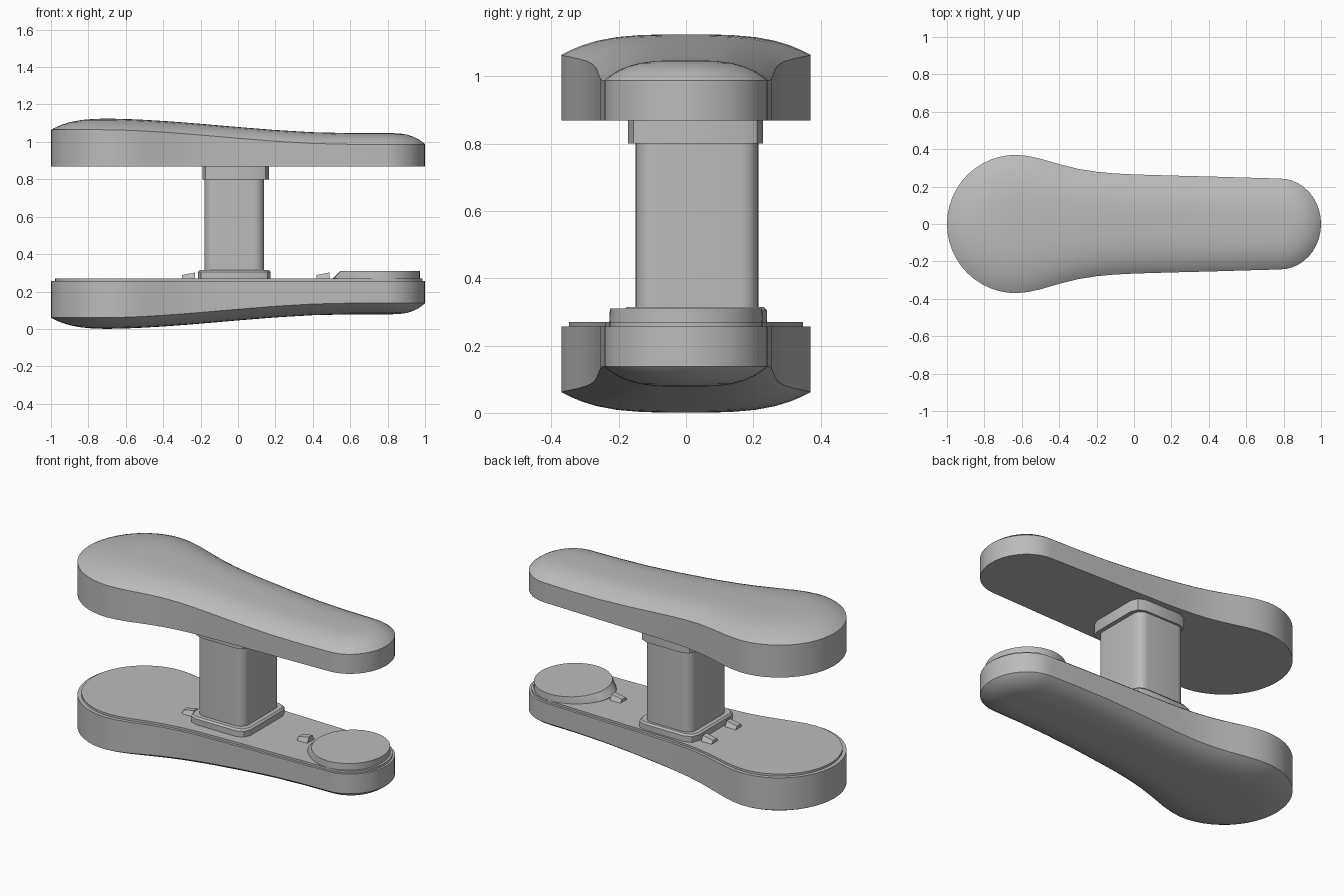
import bpy, bmesh, math

if "Cube" in bpy.data.objects:
    bpy.data.objects.remove(bpy.data.objects["Cube"])

grey = bpy.data.materials.new("plain_grey")
grey.diffuse_color = (0.5, 0.5, 0.5, 1)
grey.use_nodes = True
grey.node_tree.nodes["Principled BSDF"].inputs["Base Color"].default_value = grey.diffuse_color

HEIGHT = 1.125            # overall height, the two pads mirror about its middle
X_LEFT, X_RIGHT = -0.63, 0.78


def outline():
    """Closed plan of the pad: big round end, waisted sides, small round end."""
    half = [(1 - 0.22 * (1 - math.cos(a)), 0.243 * math.sin(a))
            for a in [math.pi / 2 * i / 10 for i in range(11)]]
    half += [(0.6, 0.248), (0.4, 0.254), (0.2, 0.259), (0.0, 0.265), (-0.1, 0.270),
             (-0.2, 0.279), (-0.3, 0.295), (-0.4, 0.320), (-0.5, 0.349), (-0.57, 0.364)]
    half += [(X_LEFT + 0.37 * math.cos(a), 0.37 * math.sin(a))
             for a in [math.pi / 2 * (1 + i / 12) for i in range(13)]]
    return half + [(x, -y) for x, y in half[-2:0:-1]]


def shrink(points, s):
    """Pull the outline toward the pad's centre line."""
    result = []
    for x, y in points:
        cx = min(max(x, X_LEFT), X_RIGHT)
        result.append((cx + (x - cx) * s, y * s))
    return result


def crown(x):
    t = min(max((x + 0.75) / 1.35, 0), 1)
    return HEIGHT - 0.078 * t * t * (3 - 2 * t)


def loft(name, rings, cap_top=True, angle=35):
    """Skin a stack of equal-length rings and cap the ends."""
    bm = bmesh.new()
    rows = [[bm.verts.new(p) for p in ring] for ring in rings]
    n = len(rows[0])
    for low, high in zip(rows, rows[1:]):
        for i in range(n):
            j = (i + 1) % n
            bm.faces.new((low[i], low[j], high[j], high[i]))
    bm.faces.new(rows[0][::-1])
    if cap_top:
        bm.faces.new(rows[-1])
    bmesh.ops.remove_doubles(bm, verts=bm.verts[:], dist=0.0005)
    bmesh.ops.recalc_face_normals(bm, faces=bm.faces[:])
    mesh = bpy.data.meshes.new(name)
    bm.to_mesh(mesh)
    bm.free()
    mesh.materials.append(grey)
    obj = bpy.data.objects.new(name, mesh)
    bpy.context.collection.objects.link(obj)
    bpy.ops.object.select_all(action='DESELECT')
    obj.select_set(True)
    bpy.context.view_layer.objects.active = obj
    bpy.ops.object.shade_smooth_by_angle(angle=math.radians(angle))
    return obj


def at_height(points, z):
    return [(x, y, z) for x, y in points]


def block(name, x0, x1, y0, y1, z0, z1, r, steps, top_inset=0.0):
    """Upright block with rounded (or chamfered) corners."""
    def ring(d):
        pts = []
        corners = [(x1 - r, y1 - r), (x0 + r, y1 - r), (x0 + r, y0 + r), (x1 - r, y0 + r)]
        for k, (cx, cy) in enumerate(corners):
            for i in range(steps + 1):
                a = math.pi / 2 * (k + i / steps)
                pts.append((cx + (r - d) * math.cos(a), cy + (r - d) * math.sin(a)))
        return pts
    rings = [at_height(ring(0), z0), at_height(ring(0), z1 - top_inset)]
    if top_inset:
        rings.append(at_height(ring(top_inset), z1))
    return loft(name, rings)


# Domed pads, upper one and its mirror image below
plan = outline()


def pad(name, flip):
    rings = [at_height(plan, 0.868)]
    for s in (1, 0.97, 0.92, 0.84, 0.72, 0.56, 0.38, 0.2, 0):
        rings.append([(x, y, crown(x) - 0.06 * s ** 3.5) for x, y in shrink(plan, s)])
    if flip:
        rings = [[(x, y, HEIGHT - z) for x, y, z in ring] for ring in rings]
    loft(name, rings, cap_top=False)


pad("upper_pad", False)
pad("lower_pad", True)

# Thin inset plate on top of the lower pad
inner = shrink(plan, 0.94)
loft("inset_plate", [at_height(inner, 0.25), at_height(inner, 0.27)])

# Post and its collars
block("post", -0.18, 0.14, -0.15, 0.215, 0.26, 0.87, 0.055, 6)
block("upper_collar", -0.19, 0.165, -0.173, 0.228, 0.80, 0.872, 0.06, 2)
block("lower_collar", -0.215, 0.175, -0.185, 0.24, 0.26, 0.315, 0.06, 2, 0.01)

# Raised disc on the small end, flaring down toward the post
base, top = [], []
for i in range(40):
    a = 2 * math.pi * i / 40
    c, s = math.cos(a), math.sin(a)
    top.append((0.76 + 0.213 * c, 0.226 * s))
    flare = 1.0 if c >= 0 else 1 + 0.18 * abs(c)
    base.append((0.76 + 0.213 * c * flare, 0.228 * s * (1.0 if c >= 0 else 1 - 0.03 * c * c)))
loft("raised_disc", [at_height(base, 0.26), at_height(base, 0.272), at_height(top, 0.31)])

# Small wedge-shaped nubs beside the post
for k, (x, y) in enumerate([(-0.265, -0.08), (-0.265, 0.15), (0.455, 0.0)]):
    d = 0.035
    low = [(x - d, y - d, 0.265), (x + d, y - d, 0.265), (x + d, y + d, 0.265), (x - d, y + d, 0.265)]
    high = [(x - d, y - d * 0.5, 0.288), (x + d, y - d * 0.5, 0.302),
            (x + d, y + d * 0.5, 0.302), (x - d, y + d * 0.5, 0.288)]
    loft(f"nub_{k + 1}", [low, high])
